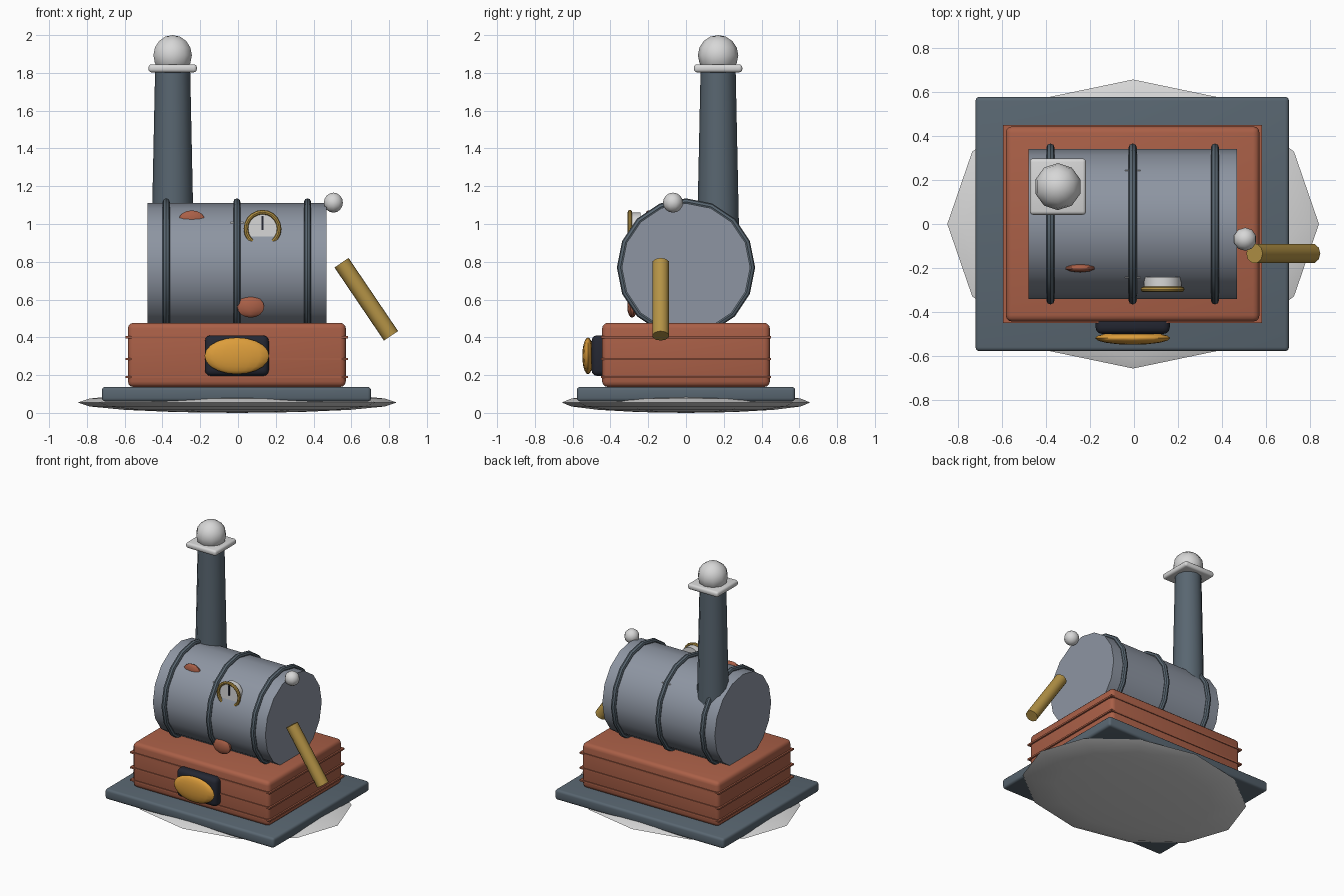
import bpy
import math
from mathutils import Vector

if "Cube" in bpy.data.objects:
    bpy.data.objects.remove(bpy.data.objects["Cube"])


def paint(name, r, g, b):
    m = bpy.data.materials.new(name)
    m.diffuse_color = tuple(c ** 2.2 for c in (r, g, b)) + (1.0,)
    m.use_nodes = True
    m.node_tree.nodes["Principled BSDF"].inputs["Base Color"].default_value = m.diffuse_color
    return m


SLATE = paint("dark slate", 0.35, 0.40, 0.44)
STEEL = paint("steel grey", 0.55, 0.58, 0.63)
BRICK = paint("brick red", 0.66, 0.375, 0.285)
PALE = paint("pale grey", 0.84, 0.84, 0.84)
BRASS = paint("brass", 0.70, 0.57, 0.28)
GLOW = paint("glowing amber", 0.86, 0.61, 0.24)
BLACK = paint("soot black", 0.16, 0.17, 0.21)


def finish(name, mat, scale=None, smooth=True):
    o = bpy.context.object
    o.name = name
    o.data.materials.append(mat)
    if scale:
        o.scale = scale
    bpy.ops.object.transform_apply(location=False, rotation=True, scale=True)
    if smooth:
        bpy.ops.object.shade_smooth_by_angle(angle=math.radians(40))
    return o


def box(name, mat, loc, size, bevel=0.0):
    bpy.ops.mesh.primitive_cube_add(size=1, location=loc)
    o = finish(name, mat, size, smooth=False)
    if bevel:
        b = o.modifiers.new("rounded", 'BEVEL')
        b.width = bevel
        b.segments = 3
        bpy.ops.object.modifier_apply(modifier=b.name)
        bpy.ops.object.shade_smooth_by_angle(angle=math.radians(40))
    return o


def ball(name, mat, loc, radii, segs=12, rings=8, rot=(0, 0, 0)):
    bpy.ops.mesh.primitive_uv_sphere_add(segments=segs, ring_count=rings,
                                         radius=1, location=loc, rotation=rot)
    return finish(name, mat, radii)


def rod(name, mat, start, end, r1, r2, sides):
    a, b = Vector(start), Vector(end)
    d = b - a
    bpy.ops.mesh.primitive_cone_add(vertices=sides, radius1=r1, radius2=r2,
                                    depth=d.length, location=(a + b) / 2,
                                    rotation=d.to_track_quat('Z', 'Y').to_euler())
    return finish(name, mat)


def ring(name, mat, loc, rot, major, minor, segs):
    bpy.ops.mesh.primitive_torus_add(major_segments=segs, minor_segments=8,
                                     major_radius=major, minor_radius=minor,
                                     location=loc, rotation=rot)
    return finish(name, mat)


CX = -0.006

# Ground mound and stepped base
ball("ground_mound", PALE, (CX + 0.002, 0, 0.055), (0.845, 0.657, 0.055))
box("base_slab", SLATE, (CX - 0.002, 0, 0.099), (1.425, 1.156, 0.077), 0.018)
box("brick_firebox", BRICK, (CX, 0, 0.307), (1.154, 0.888, 0.34), 0.03)
for z in (0.19, 0.285, 0.4):
    box("brick_course", BRICK, (CX, 0, z), (1.178, 0.9, 0.012))

# Firebox door and glow
box("firebox_door", BLACK, (CX, -0.455, 0.303), (0.338, 0.09, 0.215), 0.03)
ball("fire_glow", GLOW, (CX, -0.519, 0.302), (0.171, 0.03, 0.097), 16, 10)

# Boiler with bands
rod("boiler", STEEL, (-0.48, 0, 0.77), (0.468, 0, 0.77), 0.34, 0.34, 16)
for x in (-0.38, -0.006, 0.368):
    ring("boiler_band", SLATE, (x, 0, 0.77), (0, math.pi / 2, 0), 0.347, 0.019, 16)
box("boiler_seam", PALE, (CX, 0, 1.005), (0.07, 0.49, 0.01))

# Chimney, square cap and finial
rod("chimney", SLATE, (-0.346, 0.17, 0.9), (-0.346, 0.17, 1.81), 0.112, 0.093, 12)
box("chimney_cap", PALE, (-0.346, 0.17, 1.824), (0.256, 0.256, 0.042), 0.016)
ball("chimney_finial", PALE, (-0.346, 0.17, 1.893), (0.107,) * 3, 10, 8)

# Pressure gauge
rod("gauge_face", PALE, (0.13, -0.24, 0.975), (0.13, -0.291, 0.975), 0.085, 0.085, 16)
ring("gauge_rim", BRASS, (0.13, -0.297, 0.975), (math.pi / 2, 0, 0), 0.088, 0.012, 20)
box("gauge_needle", BLACK, (0.13, -0.294, 1.005), (0.01, 0.008, 0.075))

# Rust patches on the boiler
ball("upper_patch", BRICK, (-0.245, -0.2, 1.02), (0.073, 0.02, 0.052), 10, 8)
ball("lower_patch", BRICK, (0.067, -0.285, 0.562), (0.075, 0.026, 0.058), 10, 8)

# Lever and knob
rod("lever", BRASS, (0.548, -0.134, 0.795), (0.81, -0.134, 0.408), 0.045, 0.045, 10)
ball("lever_knob", PALE, (0.505, -0.069, 1.113), (0.053,) * 3, 10, 8)
